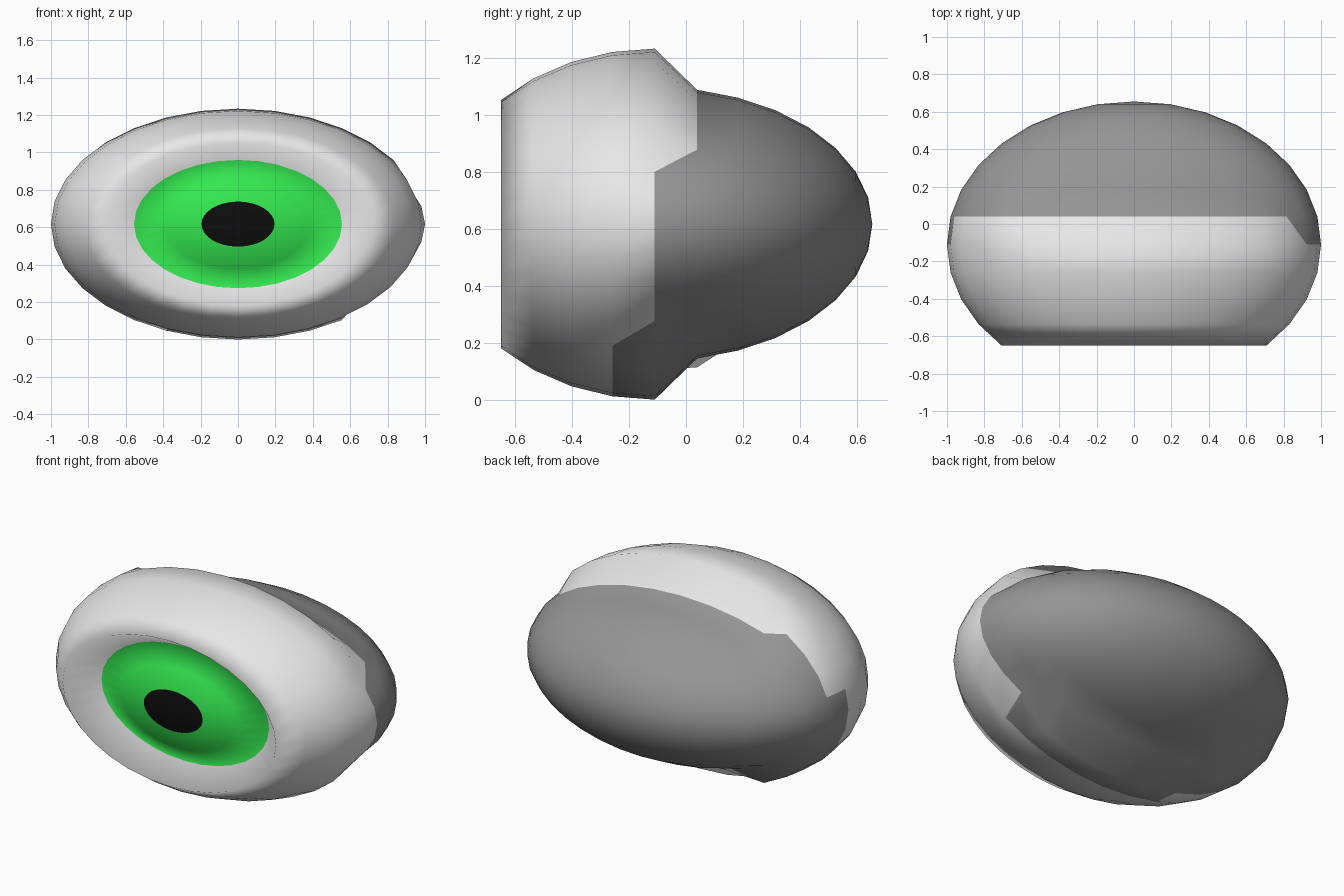
import bpy, bmesh
from math import sin, cos, radians

cube = bpy.data.objects.get("Cube")
if cube:
    bpy.data.objects.remove(cube)

SEGMENTS = 32
STEP = radians(11.25)
HEIGHT, DEPTH = 0.617, 0.765
EQUATOR_Y = -0.11
BACK_SQUASH = 0.78
CAP_INSET = 0.247
EQUATOR = 8          # ring numbers count from the front pole
RIM = 4


def material(name, colour):
    mat = bpy.data.materials.new(name)
    mat.use_nodes = True
    rgba = (*colour, 1)
    mat.diffuse_color = rgba
    node = next(n for n in mat.node_tree.nodes if n.type == 'BSDF_PRINCIPLED')
    node.inputs["Base Color"].default_value = rgba
    node.inputs["Roughness"].default_value = 0.6
    return mat


materials = [
    material("white", (0.8, 0.8, 0.8)),
    material("back_grey", (0.3, 0.3, 0.3)),
    material("iris_green", (0.034, 0.8, 0.08)),
    material("pupil_black", (0.004, 0.004, 0.004)),
]
WHITE, GREY, GREEN, BLACK = range(4)


def is_squashed(ring, j):
    """The back is flatter than the front; its border shifts at the sides."""
    if ring == EQUATOR:
        return j <= 2 or j >= 28
    if ring == EQUATOR + 1:
        return not 12 <= j <= 21
    return ring > EQUATOR


def position(ring, j):
    radius, along = sin(ring * STEP), cos(ring * STEP)
    y = EQUATOR_Y - DEPTH * along
    if ring < RIM:
        y += CAP_INSET               # eyeball sits behind the rim
    z = HEIGHT * radius * sin(j * STEP)
    if is_squashed(ring, j):
        z *= BACK_SQUASH
    return (radius * cos(j * STEP), y, HEIGHT + z)


def colour(ring, j):
    """Colour of the band of faces behind the given ring."""
    if ring == 0:
        return BLACK
    if ring < RIM - 1:
        return GREEN
    if ring == EQUATOR - 1:
        return GREY if 22 <= j <= 27 else WHITE
    if ring == EQUATOR:
        return WHITE if 3 <= j <= 14 else GREY
    return WHITE if ring < EQUATOR else GREY


bm = bmesh.new()
front_pole = bm.verts.new(position(0, 0))
back_pole = bm.verts.new(position(16, 0))
rings = {r: [bm.verts.new(position(r, j)) for j in range(SEGMENTS)]
         for r in range(1, 16)}


def add_face(corners, index):
    face = bm.faces.new(corners)
    face.material_index = index
    face.smooth = True


for j in range(SEGMENTS):
    k = (j + 1) % SEGMENTS
    # Pupil and rear cap
    add_face((front_pole, rings[1][k], rings[1][j]), colour(0, j))
    add_face((back_pole, rings[15][j], rings[15][k]), GREY)
    # Iris, rim, eyelid and back bands
    for r in range(1, 15):
        a, b = rings[r][j], rings[r][k]
        c, d = rings[r + 1][k], rings[r + 1][j]
        if r == EQUATOR and j == 2:
            add_face((a, b, c), WHITE)
            add_face((a, c, d), GREY)
        else:
            add_face((a, b, c, d), colour(r, j))

bmesh.ops.recalc_face_normals(bm, faces=bm.faces)
mesh = bpy.data.meshes.new("eye")
bm.to_mesh(mesh)
bm.free()
for mat in materials:
    mesh.materials.append(mat)
eye = bpy.data.objects.new("eye", mesh)
bpy.context.collection.objects.link(eye)
